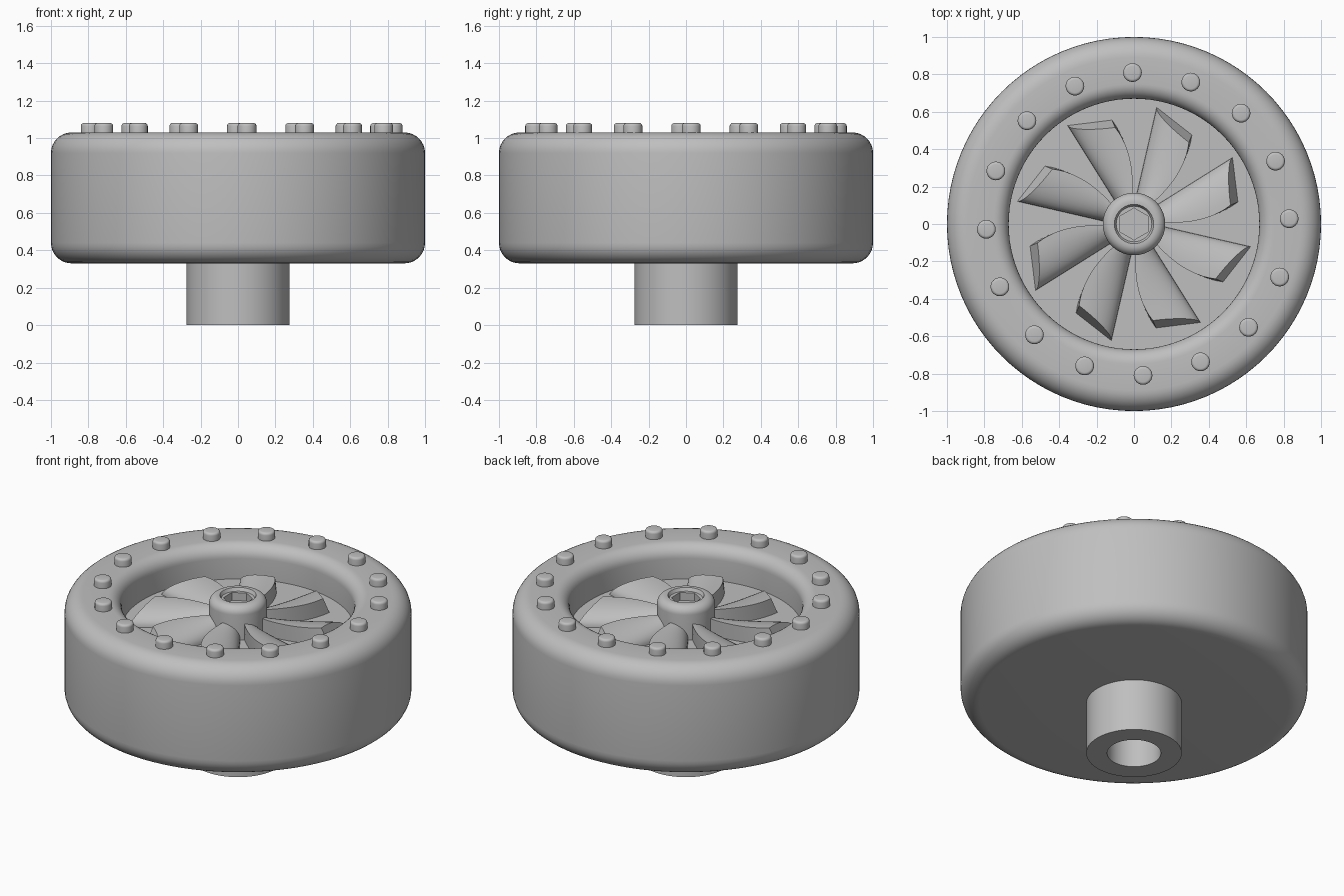
import bpy, bmesh
from math import sin, cos, pi, radians, tau
from mathutils import Matrix, Vector

if "Cube" in bpy.data.objects:
    bpy.data.objects.remove(bpy.data.objects["Cube"])

grey = bpy.data.materials.new("plain grey")
grey.use_nodes = True
colour = (0.52, 0.52, 0.52, 1)
grey.diffuse_color = colour
grey.node_tree.nodes["Principled BSDF"].inputs["Base Color"].default_value = colour


def finish(bm, name, angle=35):
    """Turn a bmesh into a named, smooth shaded object."""
    bmesh.ops.remove_doubles(bm, verts=bm.verts, dist=1e-5)
    bmesh.ops.recalc_face_normals(bm, faces=bm.faces)
    mesh = bpy.data.meshes.new(name)
    bm.to_mesh(mesh)
    bm.free()
    mesh.materials.append(grey)
    ob = bpy.data.objects.new(name, mesh)
    bpy.context.collection.objects.link(ob)
    smooth(ob, angle)
    return ob


def smooth(ob, angle=35):
    bpy.ops.object.select_all(action='DESELECT')
    ob.select_set(True)
    bpy.context.view_layer.objects.active = ob
    bpy.ops.object.shade_smooth_by_angle(angle=radians(angle))


def fillet(r, z, rad, start, steps=8):
    """Quarter arc around (r, z), running clockwise from the start angle."""
    return [(r + rad * cos(a), z + rad * sin(a))
            for a in (radians(start) - pi / 2 * i / steps for i in range(steps + 1))]


def lathe(bm, profile, steps=96, centre=(0, 0, 0)):
    verts = [bm.verts.new(Vector(centre) + Vector((r, 0, z))) for r, z in profile]
    edges = [bm.edges.new(pair) for pair in zip(verts, verts[1:])]
    bmesh.ops.spin(bm, geom=verts + edges, cent=centre, axis=(0, 0, 1),
                   angle=tau, steps=steps, use_merge=True)


FLOOR, TOP, BASE = 0.82, 1.03, 0.33

# Rounded drum with a sunken face
bm = bmesh.new()
lathe(bm, [(0, FLOOR), (0.67, FLOOR)]
      + fillet(0.75, TOP - 0.08, 0.08, 180)
      + fillet(0.89, TOP - 0.11, 0.11, 90)
      + fillet(0.89, BASE + 0.11, 0.11, 0)
      + [(0.2, BASE)])
finish(bm, "wheel_drum")

# Hollow axle below
bm = bmesh.new()
lathe(bm, [(0, 0.45), (0.155, 0.45), (0.155, 0), (0.275, 0), (0.275, BASE + 0.01)], 64)
finish(bm, "axle_sleeve")

# Hub with a hexagonal socket
bm = bmesh.new()
lathe(bm, [(0, TOP - 0.02), (0.095, TOP - 0.02), (0.105, TOP)]
      + fillet(0.117, TOP - 0.05, 0.05, 90) + [(0.167, FLOOR - 0.02), (0, FLOOR - 0.02)], 64)
hub = finish(bm, "hub")
bpy.ops.mesh.primitive_cylinder_add(vertices=6, radius=0.085, depth=0.14, location=(0, 0, TOP))
cutter = bpy.context.object
cutter.hide_render = True
cut = hub.modifiers.new("socket", 'BOOLEAN')
cut.operation, cut.solver, cut.object = 'DIFFERENCE', 'EXACT', cutter
bpy.context.view_layer.objects.active = hub
bpy.ops.object.modifier_apply(modifier=cut.name)
bpy.data.objects.remove(cutter)
smooth(hub)


# Fan blades: a sharp curved edge on one side, rolling down to the floor on the other
def polar(r, degrees):
    return Vector((r * cos(radians(degrees)), r * sin(radians(degrees)), 0))


def add_blade(bm, turn):
    rows, cols, height = 10, 10, 0.1
    low_in, low_out = polar(0.14, 131), polar(0.635, 124)
    edge_in, edge_mid, edge_out = polar(0.14, 94), polar(0.40, 90), polar(0.57, 102)
    inward = (polar(1, 113)) * -0.045
    grid = []
    for i in range(rows + 1):
        t = i / rows
        low = low_in.lerp(low_out, t)
        edge = edge_in.lerp(edge_mid, t).lerp(edge_mid.lerp(edge_out, t), t)
        row = []
        for j in range(cols + 1):
            a = pi / 2 * j / cols
            p = low.lerp(edge, 1 - cos(a))
            p.z = FLOOR + height * sin(a)
            # the tip face leans back towards the hub
            p += inward * t * sin(a)
            row.append(bm.verts.new(turn @ p))
        foot = edge.copy()
        foot.z = FLOOR - 0.005
        row.append(bm.verts.new(turn @ foot))
        grid.append(row)
    for a, b in zip(grid, grid[1:]):
        for j in range(cols + 1):
            bm.faces.new((a[j], a[j + 1], b[j + 1], b[j]))
    bm.faces.new(grid[0])
    bm.faces.new(grid[-1])


bm = bmesh.new()
for i in range(8):
    add_blade(bm, Matrix.Rotation(i * tau / 8, 3, 'Z'))
finish(bm, "fan_blades")

# Ring of rim bolts
bm = bmesh.new()
for i in range(16):
    a = radians(2) + i * tau / 16
    lathe(bm, [(0, 0.05)] + fillet(0.035, 0.035, 0.015, 90, 4) + [(0.05, -0.01)], 24,
          (0.02 + 0.81 * cos(a), 0.81 * sin(a), TOP))
finish(bm, "rim_bolts")
